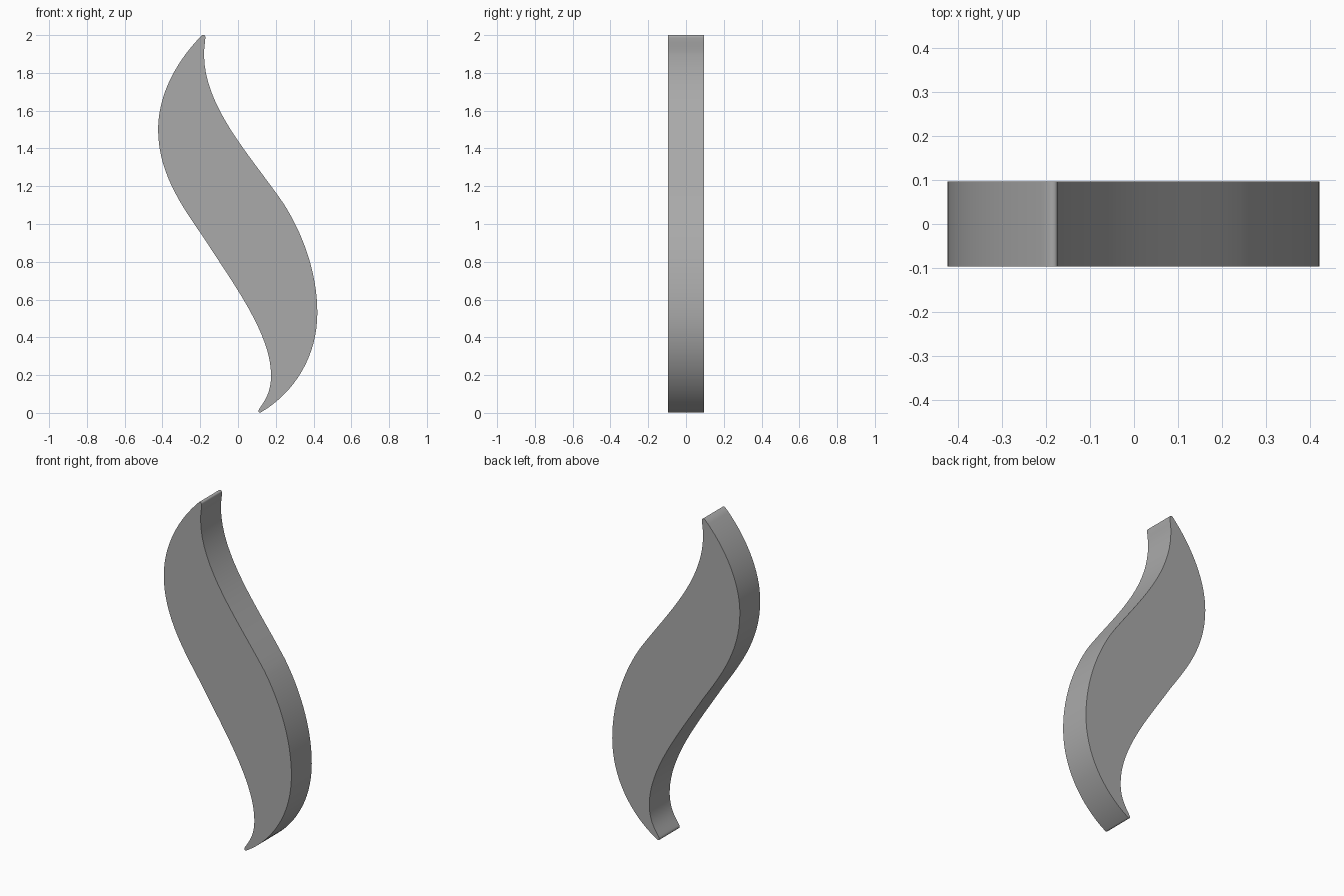
import bpy, bmesh, math
from mathutils import Vector
from mathutils.geometry import interpolate_bezier

if "Cube" in bpy.data.objects:
    bpy.data.objects.remove(bpy.data.objects["Cube"], do_unlink=True)

HALF_DEPTH = 0.096
STEPS = 16

# Outline in x, z: each row is handle, handle, end point of one bezier span
start = (-0.19, 2.0)
spans = [
    ((-0.32, 1.87), (-0.423, 1.69), (-0.423, 1.50)),   # upper left bulge
    ((-0.423, 1.25), (-0.27, 1.06), (-0.17, 0.91)),    # left inflection
    ((-0.03, 0.69), (0.175, 0.42), (0.175, 0.20)),     # lower left hollow
    ((0.175, 0.11), (0.145, 0.07), (0.112, 0.02)),     # bottom hook
    ((0.105, 0.008), (0.11, -0.004), (0.125, 0.005)),  # rounded bottom tip
    ((0.30, 0.11), (0.42, 0.30), (0.42, 0.53)),        # lower right bulge
    ((0.42, 0.76), (0.33, 0.97), (0.24, 1.11)),        # right inflection
    ((0.06, 1.37), (-0.18, 1.62), (-0.18, 1.90)),      # upper right hollow
    ((-0.18, 1.93), (-0.174, 1.96), (-0.173, 1.985)),  # top hook
    ((-0.172, 2.0), (-0.18, 2.002), start),            # rounded top tip
]

# Sample the closed outline
outline = []
for h1, h2, end in spans:
    pts = interpolate_bezier(*(Vector(p) for p in (start, h1, h2, end)), STEPS + 1)
    outline += pts[:-1]
    start = end

# Fill the outline and extrude it through the depth
bm = bmesh.new()
front = bm.faces.new([bm.verts.new((p.x, -HALF_DEPTH, p.y)) for p in outline])
result = bmesh.ops.extrude_face_region(bm, geom=[front], use_keep_orig=True)
moved = [g for g in result["geom"] if isinstance(g, bmesh.types.BMVert)]
bmesh.ops.translate(bm, verts=moved, vec=(0, 2 * HALF_DEPTH, 0))
bmesh.ops.recalc_face_normals(bm, faces=bm.faces)
mesh = bpy.data.meshes.new("curved_blade")
bm.to_mesh(mesh)
bm.free()

blade = bpy.data.objects.new("curved_blade", mesh)
bpy.context.collection.objects.link(blade)

# Plain grey finish
grey = bpy.data.materials.new("mid_grey")
grey.use_nodes = True
colour = (0.4, 0.4, 0.4, 1)
grey.diffuse_color = colour
grey.node_tree.nodes["Principled BSDF"].inputs["Base Color"].default_value = colour
mesh.materials.append(grey)

# Smooth rim with crisp front and back edges
bpy.ops.object.select_all(action="DESELECT")
blade.select_set(True)
bpy.context.view_layer.objects.active = blade
bpy.ops.object.shade_smooth_by_angle(angle=math.radians(40))
